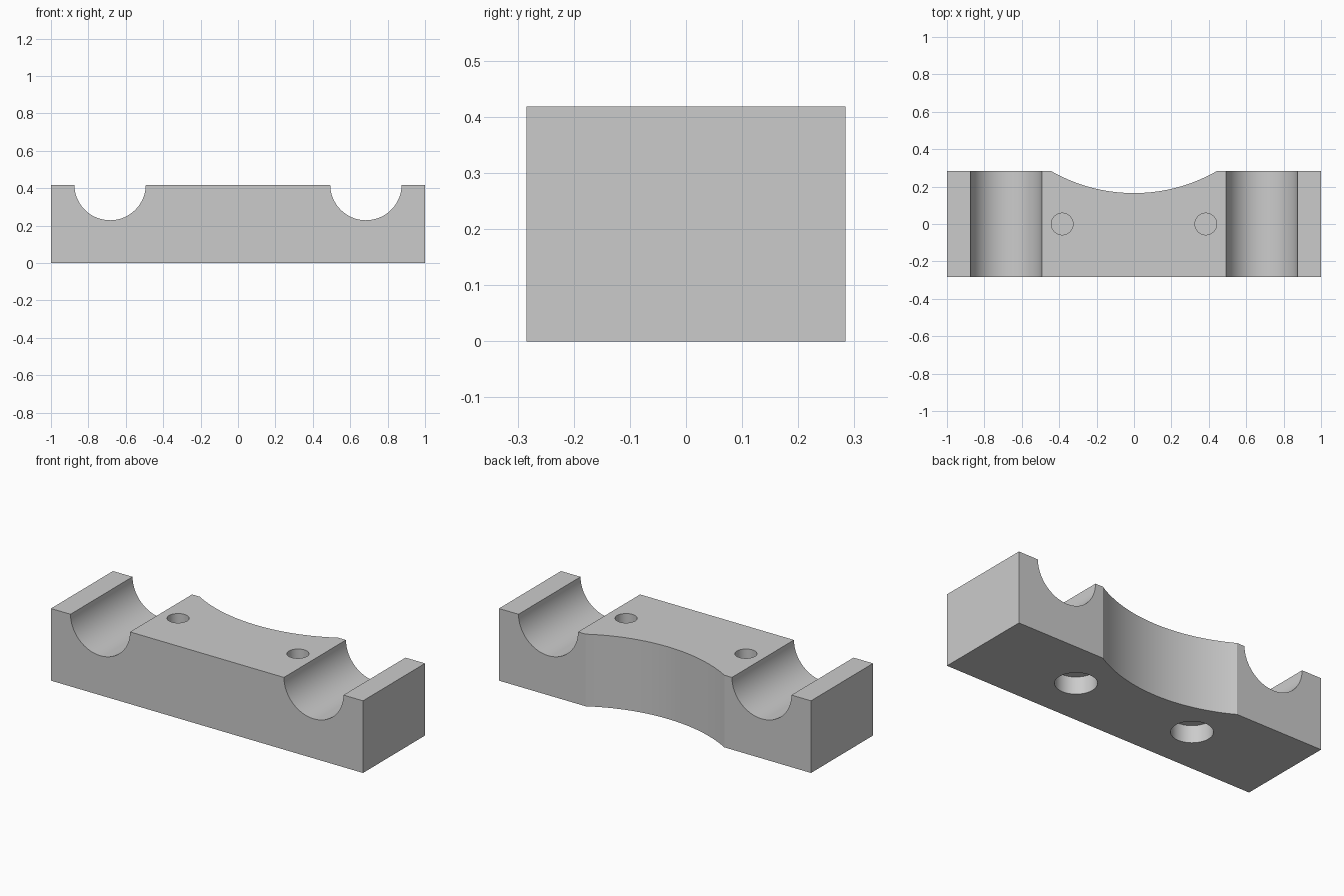
import bpy
from math import pi

cube = bpy.data.objects.get("Cube")
if cube:
    bpy.data.objects.remove(cube, do_unlink=True)

LENGTH, DEPTH, HEIGHT = 2.0, 0.568, 0.418

grey = bpy.data.materials.new("plain grey")
grey.use_nodes = True
colour = (0.6, 0.6, 0.6, 1)
grey.diffuse_color = colour
grey.node_tree.nodes["Principled BSDF"].inputs["Base Color"].default_value = colour

# Main block
bpy.ops.mesh.primitive_cube_add(size=1, location=(0, 0, HEIGHT / 2))
block = bpy.context.object
block.name = "clamp_block"
block.scale = (LENGTH, DEPTH, HEIGHT)
bpy.ops.object.transform_apply(location=True, rotation=True, scale=True)
block.data.materials.append(grey)


def cut(name, radius, length, centre, rotation=(0, 0, 0), sides=64):
    """Subtract a cylinder from the block, then discard the cutter."""
    bpy.ops.mesh.primitive_cylinder_add(vertices=sides, radius=radius, depth=length,
                                        location=centre, rotation=rotation)
    cutter = bpy.context.object
    cutter.name = name
    cutter.hide_render = True
    cutter.data.materials.append(grey)
    bpy.context.view_layer.objects.active = block
    mod = block.modifiers.new(name, "BOOLEAN")
    mod.operation = "DIFFERENCE"
    mod.solver = "EXACT"
    mod.object = cutter
    bpy.ops.object.modifier_apply(modifier=mod.name)
    bpy.data.objects.remove(cutter, do_unlink=True)


# Shallow curved relief across the back
cut("back_relief", 0.891, 1, (0, 1.056, HEIGHT / 2), sides=128)

BORE_TOP, BORE_FLOOR = 0.1, 0.108
for side in (-1, 1):
    # Half-round groove running front to back
    cut("rod_groove", 0.191, 1, (side * 0.684, 0, HEIGHT + 0.002), (pi / 2, 0, 0))
    # Blind screw hole from above, with a thin web left over the recess
    cut("screw_hole", 0.058, 1, (side * 0.384, 0, BORE_FLOOR + 0.5))
    # Wide screw-head recess from below
    cut("head_recess", 0.109, 1, (side * 0.384, 0, BORE_TOP - 0.5))

# Smooth the curved walls, keep the edges crisp
bpy.ops.object.select_all(action="DESELECT")
block.select_set(True)
bpy.context.view_layer.objects.active = block
bpy.ops.object.shade_smooth_by_angle(angle=pi / 7)
